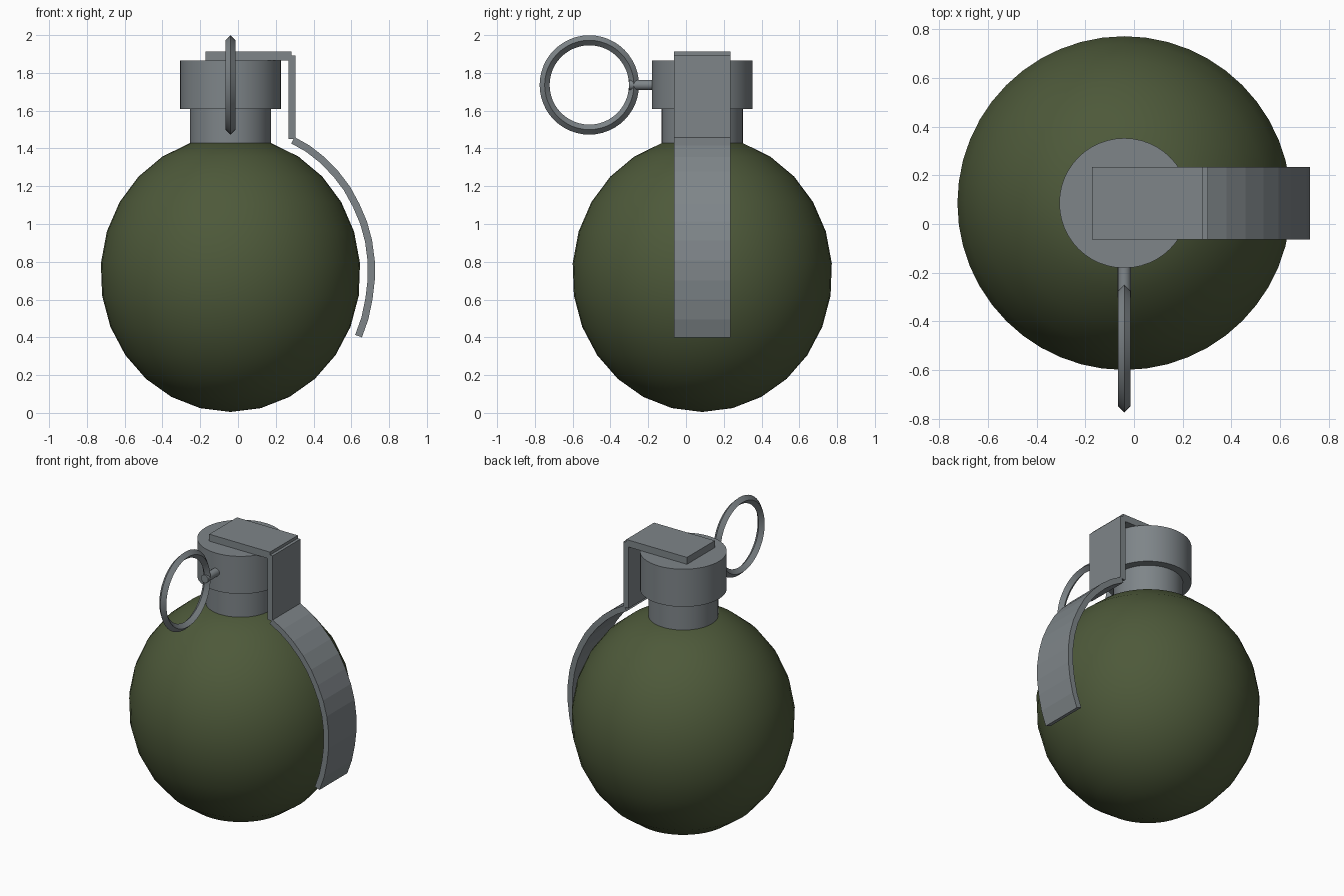
import bpy, bmesh, math
from mathutils import Matrix, Vector

if "Cube" in bpy.data.objects:
    bpy.data.objects.remove(bpy.data.objects["Cube"])

CX, CY = -0.04, 0.086   # axis of the body

def material(name, rgb):
    m = bpy.data.materials.new(name)
    m.diffuse_color = (*rgb, 1)
    m.use_nodes = True
    m.node_tree.nodes["Principled BSDF"].inputs["Base Color"].default_value = m.diffuse_color
    return m

GREEN = material("olive_paint", (0.075, 0.10, 0.042))
STEEL = material("steel", (0.21, 0.235, 0.25))

def finish(name, bm, mat, smooth=None):
    bmesh.ops.recalc_face_normals(bm, faces=bm.faces[:])
    me = bpy.data.meshes.new(name)
    bm.to_mesh(me)
    bm.free()
    ob = bpy.data.objects.new(name, me)
    bpy.context.collection.objects.link(ob)
    me.materials.append(mat)
    if smooth:
        bpy.ops.object.select_all(action='DESELECT')
        ob.select_set(True)
        bpy.context.view_layer.objects.active = ob
        bpy.ops.object.shade_smooth_by_angle(angle=math.radians(smooth))
    return ob

def lathe(name, profile, mat, steps=48, closed=False):
    """Spin (radius, z) points round the body axis."""
    bm = bmesh.new()
    vs = [bm.verts.new((CX + r, CY, z)) for r, z in profile]
    edges = [bm.edges.new(p) for p in zip(vs, vs[1:])]
    bmesh.ops.spin(bm, geom=vs + edges, cent=(CX, CY, 0), axis=(0, 0, 1),
                   angle=2 * math.pi, steps=steps)
    bmesh.ops.remove_doubles(bm, verts=bm.verts[:], dist=1e-4)
    return finish(name, bm, mat, 30)

def box(name, x0, x1, y0, y1, z0, z1, mat):
    bm = bmesh.new()
    bmesh.ops.create_cube(bm, size=1, matrix=Matrix.Translation(
        ((x0 + x1) / 2, (y0 + y1) / 2, (z0 + z1) / 2)) @ Matrix.Diagonal((x1 - x0, y1 - y0, z1 - z0, 1)))
    return finish(name, bm, mat)

# Rounded body, open-topped ellipsoid closed by a flat cap under the neck
body = []
for k in range(13):
    a = math.radians(-90 + 13.5 * k)
    body.append((0.688 * math.cos(a), 0.735 + 0.73 * math.sin(a)))
body.append((0, 1.435))
lathe("body", body, GREEN)

# Neck and fuze head
lathe("neck", [(0, 1.42), (0.215, 1.42), (0.215, 1.61), (0, 1.61)], STEEL)
lathe("head", [(0, 1.61), (0.267, 1.61), (0.267, 1.865), (0, 1.865)], STEEL)

# Lever: top plate, drop plate and curved strip
Y0, Y1 = CY - 0.149, CY + 0.149
box("lever_top", -0.172, 0.284, Y0, Y1, 1.866, 1.913, STEEL)
box("lever_drop", 0.267, 0.304, Y0, Y1, 1.45, 1.893, STEEL)

outer = [(0.30, 1.46), (0.38, 1.415), (0.458, 1.354), (0.532, 1.278), (0.593, 1.198),
         (0.643, 1.106), (0.683, 1.013), (0.71, 0.913), (0.724, 0.807), (0.724, 0.701),
         (0.712, 0.60), (0.69, 0.495), (0.656, 0.40)]
pts = [Vector(p) for p in outer]
inner = []
for i, p in enumerate(pts):
    d = (pts[min(i + 1, len(pts) - 1)] - pts[max(i - 1, 0)]).normalized()
    inner.append(p + Vector((d.y, -d.x)) * 0.038)
bm = bmesh.new()
rows = [[bm.verts.new((q.x, y, q.y)) for q, y in ((o, Y0), (o, Y1), (n, Y1), (n, Y0))]
        for o, n in zip(pts, inner)]
for a, b in zip(rows, rows[1:]):
    for j in range(4):
        bm.faces.new((a[j], a[(j + 1) % 4], b[(j + 1) % 4], b[j]))
bm.faces.new(rows[0])
bm.faces.new(rows[-1])
finish("lever_strip", bm, STEEL)

# Pull ring with a diamond cross-section
bm = bmesh.new()
RY, RZ, R, r = -0.512, 1.736, 0.2365, 0.0265
N = 48
loops = []
for i in range(N):
    t = 2 * math.pi * i / N
    loops.append([bm.verts.new((CX + dx, RY + (R + dr) * math.cos(t), RZ + (R + dr) * math.sin(t)))
                  for dr, dx in ((r, 0), (0, r), (-r, 0), (0, -r))])
for i in range(N):
    a, b = loops[i], loops[(i + 1) % N]
    for j in range(4):
        bm.faces.new((a[j], a[(j + 1) % 4], b[(j + 1) % 4], b[j]))
finish("pull_ring", bm, STEEL, 30)

# Pin joining ring and head
bm = bmesh.new()
bmesh.ops.create_cone(bm, cap_ends=True, segments=16, radius1=0.027, radius2=0.027, depth=0.16,
                      matrix=Matrix.Translation((CX, -0.222, RZ)) @ Matrix.Rotation(math.pi / 2, 4, 'X'))
finish("pin", bm, STEEL, 30)
